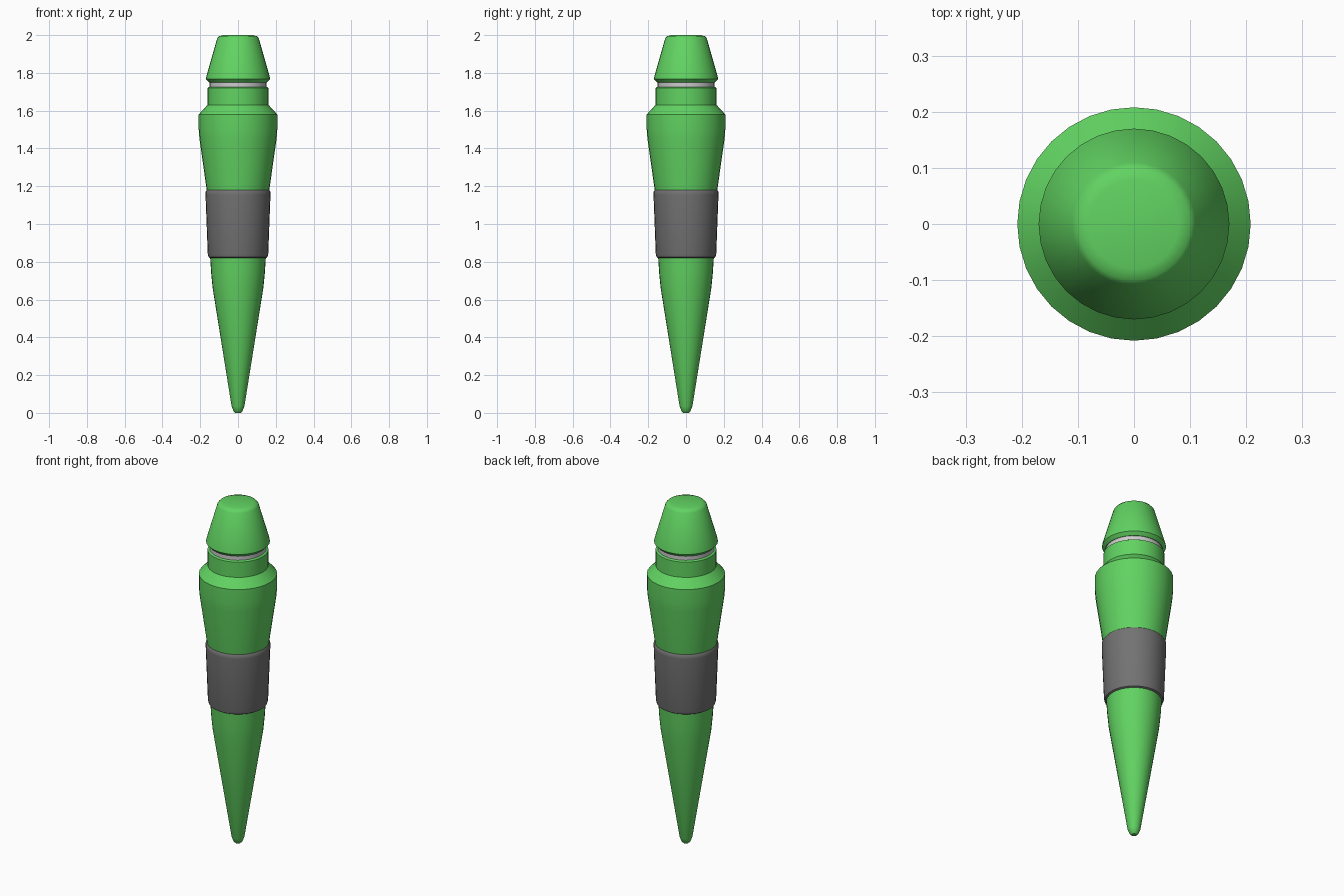
import bpy, bmesh, math

if "Cube" in bpy.data.objects:
    bpy.data.objects.remove(bpy.data.objects["Cube"])

SIDES = 32


def material(name, rgb):
    m = bpy.data.materials.new(name)
    m.diffuse_color = (*rgb, 1)
    m.use_nodes = True
    m.node_tree.nodes["Principled BSDF"].inputs["Base Color"].default_value = m.diffuse_color
    return m


green = material("green_plastic", (0.12, 0.65, 0.12))
dark = material("dark_rubber", (0.17, 0.17, 0.17))
silver = material("silver_metal", (0.6, 0.6, 0.6))


def lathe(name, profile, mat, angle=25):
    """Closed solid of revolution about z from (radius, height) points, bottom to top."""
    bm = bmesh.new()
    rings = []
    for r, z in profile:
        rings.append([bm.verts.new((r * math.cos(2 * math.pi * i / SIDES),
                                    r * math.sin(2 * math.pi * i / SIDES), z))
                      for i in range(SIDES)])
    for a, b in zip(rings, rings[1:]):
        for i in range(SIDES):
            j = (i + 1) % SIDES
            bm.faces.new((a[i], a[j], b[j], b[i]))
    bm.faces.new(rings[0][::-1])
    bm.faces.new(rings[-1])
    mesh = bpy.data.meshes.new(name)
    bm.to_mesh(mesh)
    bm.free()
    mesh.materials.append(mat)
    ob = bpy.data.objects.new(name, mesh)
    bpy.context.collection.objects.link(ob)
    bpy.ops.object.select_all(action='DESELECT')
    ob.select_set(True)
    bpy.context.view_layer.objects.active = ob
    bpy.ops.object.shade_smooth_by_angle(angle=math.radians(angle))
    return ob


# Tapered lower barrel with a blunt tip
lathe("lower_barrel", [(0.014, 0), (0.024, 0.01), (0.034, 0.035),
                       (0.134, 0.66), (0.142, 0.74), (0.148, 0.83)], green)

# Rubber grip with bevelled rims
lathe("grip", [(0.148, 0.82), (0.156, 0.825), (0.160, 0.84),
               (0.172, 1.155), (0.172, 1.17), (0.165, 1.18)], dark, 40)

# Upper barrel swelling to a chamfered shoulder
lathe("upper_barrel", [(0.165, 1.175), (0.204, 1.45), (0.208, 1.50),
                       (0.208, 1.58), (0.162, 1.63)], green)

# Neck collar
lathe("collar", [(0.162, 1.625), (0.162, 1.72), (0.154, 1.725)], green)

# Metal ring in the gap beneath the cap
lathe("metal_ring", [(0.150, 1.72), (0.150, 1.76)], silver)

# Conical cap with a softly domed top
lathe("end_cap", [(0.153, 1.75), (0.170, 1.768), (0.168, 1.78), (0.110, 1.983),
                  (0.100, 1.994), (0.080, 2.0)], green, 38)
